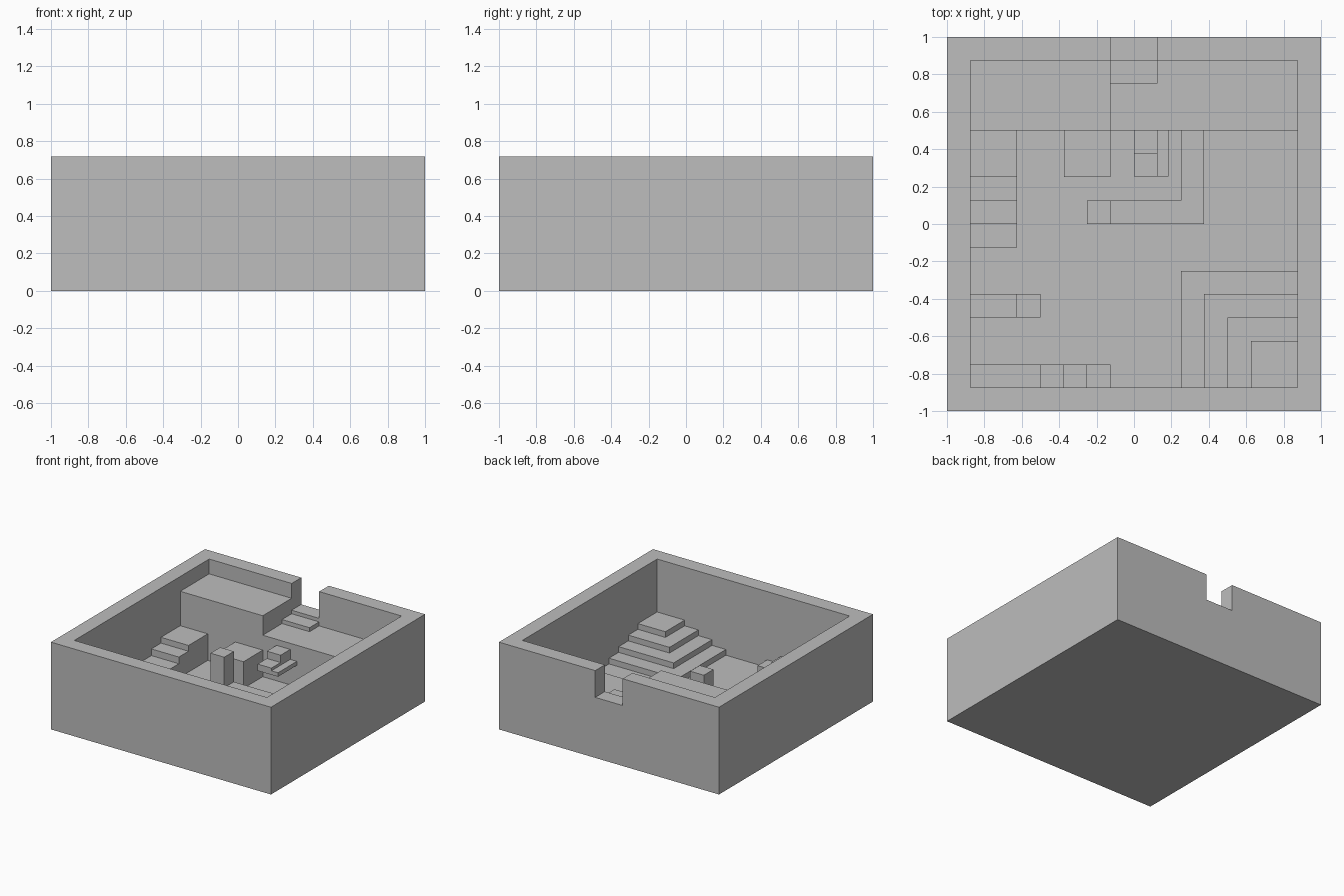
import bpy
import bmesh
from mathutils import Vector

cube = bpy.data.objects.get("Cube")
if cube:
    bpy.data.objects.remove(cube, do_unlink=True)

WALL = 0.875     # inner face of the outer walls
TOP = 0.717      # height of the outer walls
FLOOR = 0.094    # main floor level
TERRACE = 0.435  # raised rear floor level
T = 0.125        # plan module

stone = bpy.data.materials.new("stone_grey")
stone.use_nodes = True
GREY = (0.51, 0.51, 0.51, 1)
stone.diffuse_color = GREY
stone.node_tree.nodes["Principled BSDF"].inputs["Base Color"].default_value = GREY


def box(name, x0, x1, y0, y1, z1, z0=FLOOR):
    """Axis-aligned block between the given limits."""
    lo, hi = Vector((x0, y0, z0)), Vector((x1, y1, z1))
    bm = bmesh.new()
    bmesh.ops.create_cube(bm, size=1)
    for v in bm.verts:
        v.co = (lo + hi) / 2 + v.co * (hi - lo)
    mesh = bpy.data.meshes.new(name)
    bm.to_mesh(mesh)
    bm.free()
    mesh.materials.append(stone)
    obj = bpy.data.objects.new(name, mesh)
    bpy.context.collection.objects.link(obj)
    return obj


def cut(target, cutter):
    """Subtract a block and discard it."""
    mod = target.modifiers.new("cut", "BOOLEAN")
    mod.operation = "DIFFERENCE"
    mod.solver = "EXACT"
    mod.object = cutter
    cutter.hide_render = True
    bpy.context.view_layer.objects.active = target
    bpy.ops.object.modifier_apply(modifier=mod.name)
    bpy.data.objects.remove(cutter, do_unlink=True)


# Outer walls and floor, with a gateway in the back wall
shell = box("outer_walls", -1, 1, -1, 1, TOP, 0)
cut(shell, box("courtyard_cutter", -WALL, WALL, -WALL, WALL, 1))
cut(shell, box("gateway_cutter", -T, T, 0.8, 1.2, 1, 0.497))

# Rear terrace, raised platform and gateway step
box("rear_terrace", -T, WALL, 0.5, WALL, TERRACE)
box("rear_platform", -WALL, -T, 0.5, WALL, 0.595)
box("gateway_step", -T, T, 0.75, WALL, 0.468, TERRACE)

# Stair along the right wall, climbing to the platform
for i, z in enumerate((0.155, 0.21, 0.265)):
    box(f"side_stair_{i + 1}", -WALL, -0.625, (i - 1) * T, i * T, z)
box("side_stair_landing", -WALL, -0.625, 0.25, 0.5, 0.3125)

# Stair along the front wall
for i in range(3):
    box(f"front_stair_{i + 1}", -(i + 2) * T, -(i + 1) * T, -WALL, -0.75,
        FLOOR + 0.0625 * (i + 1))
box("front_stair_landing", -WALL, -0.5, -WALL, -0.75, FLOOR + 0.25)

# Stepped corner mound
for i in range(4):
    edge = 0.25 + i * T
    base = FLOOR + 0.047 * i
    box(f"corner_tier_{i + 1}", edge, WALL, -WALL, -edge, base + 0.047, base)

# Short wall with a lower end
box("short_wall", -WALL, -0.625, -0.5, -0.375, 0.28)
box("short_wall_end", -0.625, -0.5, -0.5, -0.375, 0.19)

# Pool: low angled wall, corner pillar and block
box("pool_front_wall", -T, 0.375, 0, T, 0.195)
box("pool_side_wall", 0.25, 0.375, T, 0.5, 0.195)
box("pool_pillar", -0.25, -T, 0, T, 0.445)
box("pool_block", -0.375, -T, 0.25, 0.5, 0.3125)

# Thin steps hung on the terrace front
box("hanging_step_upper", 0, T, 0.375, 0.5, 0.385, 0.27)
box("hanging_step_middle", 0, T, 0.255, 0.375, 0.325, 0.27)
box("hanging_step_lower", T, 0.185, 0.255, 0.5, 0.303, 0.27)
